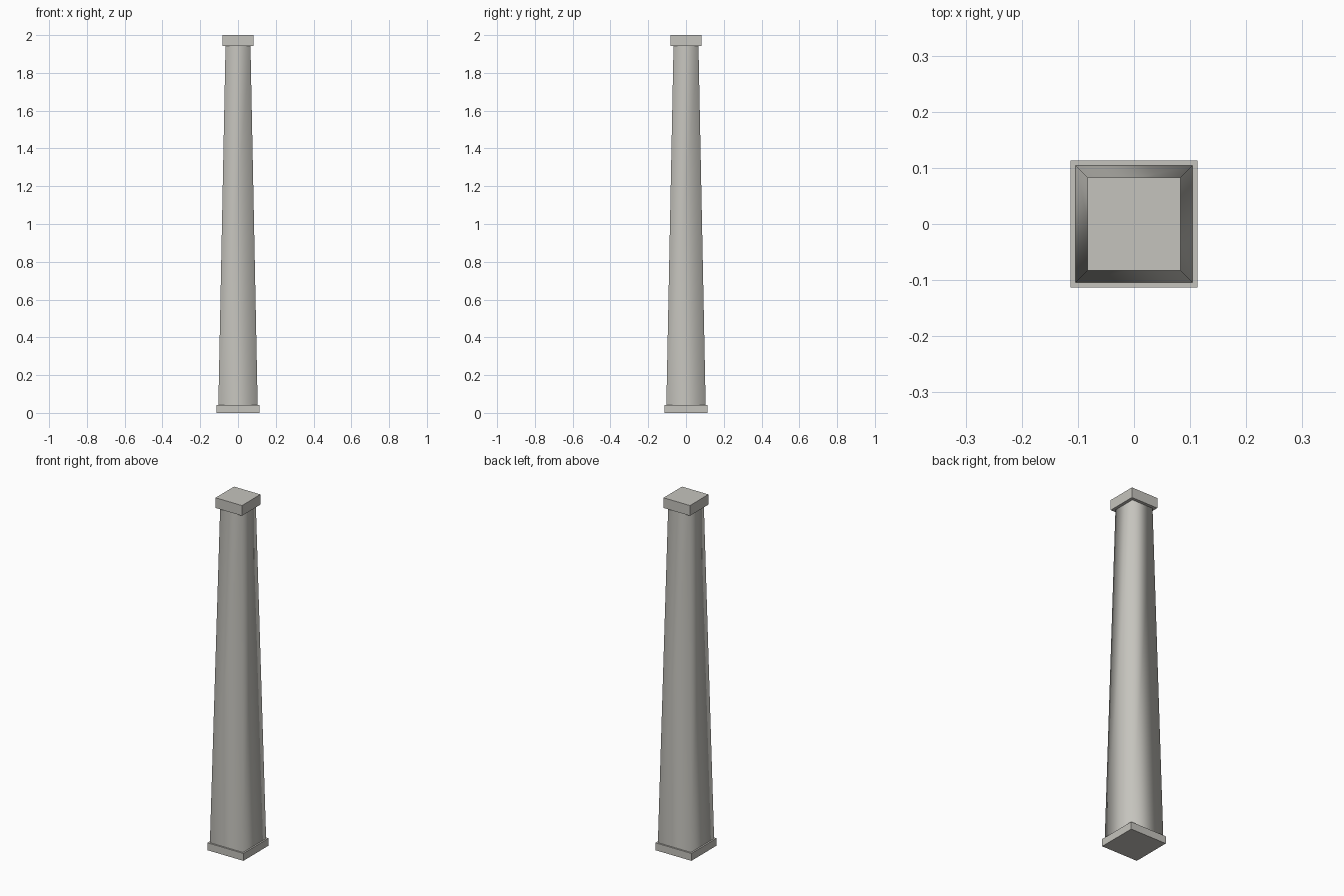
import bpy
import bmesh

if "Cube" in bpy.data.objects:
    bpy.data.objects.remove(bpy.data.objects["Cube"])

stone = bpy.data.materials.new("pale_stone")
stone.diffuse_color = (0.56, 0.55, 0.51, 1.0)
stone.use_nodes = True
stone.node_tree.nodes["Principled BSDF"].inputs["Base Color"].default_value = stone.diffuse_color


def square_block(name, half_bottom, half_top, z0, z1, closed=True, smooth=False):
    """Square block or tapered tube between two heights."""
    bm = bmesh.new()
    rings = []
    for h, z in ((half_bottom, z0), (half_top, z1)):
        rings.append([bm.verts.new((sx * h, sy * h, z))
                      for sx, sy in ((-1, -1), (1, -1), (1, 1), (-1, 1))])
    low, high = rings
    for i in range(4):
        j = (i + 1) % 4
        bm.faces.new((low[i], low[j], high[j], high[i])).smooth = smooth
    if closed:
        bm.faces.new(low[::-1])
        bm.faces.new(high)
    mesh = bpy.data.meshes.new(name)
    bm.to_mesh(mesh)
    bm.free()
    mesh.materials.append(stone)
    obj = bpy.data.objects.new(name, mesh)
    bpy.context.collection.objects.link(obj)
    return obj


# Plinth under the column
square_block("base_plinth", 0.113, 0.113, 0.0, 0.042)
# Tapered four-sided shaft, smooth around its corners, ends hidden by the slabs
square_block("tapered_shaft", 0.104, 0.066, 0.042, 1.942, closed=False, smooth=True)
# Capital slab on top
square_block("top_capital", 0.083, 0.083, 1.942, 2.0)
